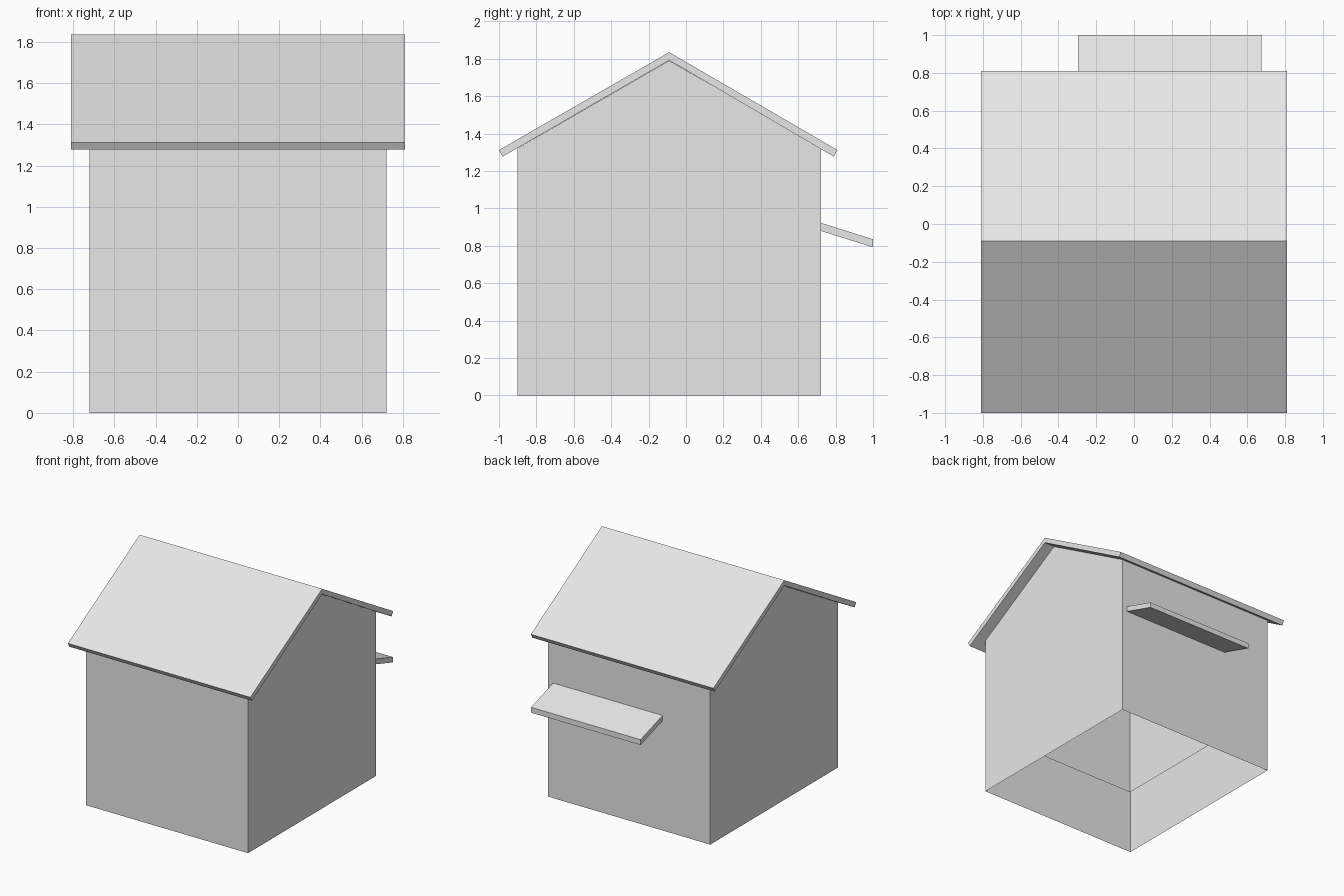
import bpy

if "Cube" in bpy.data.objects:
    bpy.data.objects.remove(bpy.data.objects["Cube"])

grey = bpy.data.materials.new("light_grey")
grey.diffuse_color = (0.8, 0.8, 0.8, 1)
grey.use_nodes = True
grey.node_tree.nodes["Principled BSDF"].inputs["Base Color"].default_value = grey.diffuse_color

C = -0.09            # y of the ridge
SLOPE = 0.577        # 30 degree roof


def add_mesh(name, verts, faces):
    me = bpy.data.meshes.new(name)
    me.from_pydata(verts, [], faces)
    me.materials.append(grey)
    ob = bpy.data.objects.new(name, me)
    bpy.context.collection.objects.link(ob)
    return ob


def extrude_x(name, profile, x0, x1, skip=()):
    """Extrude a counter-clockwise (y, z) profile along x, leaving out the sides in skip."""
    n = len(profile)
    verts = [(x, y, z) for x in (x0, x1) for y, z in profile]
    faces = [list(range(n - 1, -1, -1)), list(range(n, 2 * n))]
    faces += [(i, (i + 1) % n, n + (i + 1) % n, n + i) for i in range(n) if i not in skip]
    return add_mesh(name, verts, faces)


def gable(half, z0, peak):
    eave = peak - half * SLOPE
    return [(C - half, z0), (C + half, z0), (C + half, eave), (C, peak), (C - half, eave)]


# Thin outer walls with gable ends, open underneath
extrude_x("house_walls", gable(0.811, 0, 1.79), -0.72, 0.72, skip=(0,))

# Upper inner lining, open at bottom and top
extrude_x("inner_lining", gable(0.785, 0.505, 1.77), -0.695, 0.695, skip=(0, 2, 3))

# Folded roof slab with square-cut eaves
roof = [(C, 1.835), (C - 0.91, 1.312), (C - 0.89, 1.277),
        (C, 1.792), (C + 0.88, 1.277), (C + 0.90, 1.312)]
n = len(roof)
verts = [(x, y, z) for x in (-0.81, 0.81) for y, z in roof]
faces = [(i, (i + 1) % n, n + (i + 1) % n, n + i) for i in range(n)]
faces += [(3, 2, 1, 0), (5, 4, 3, 0), (6, 7, 8, 9), (6, 9, 10, 11)]
add_mesh("roof", verts, faces)

# Sloping awning on the back wall
extrude_x("back_awning", [(0.72, 0.88), (1.0, 0.792), (1.0, 0.835), (0.72, 0.923)],
          -0.297, 0.675)
